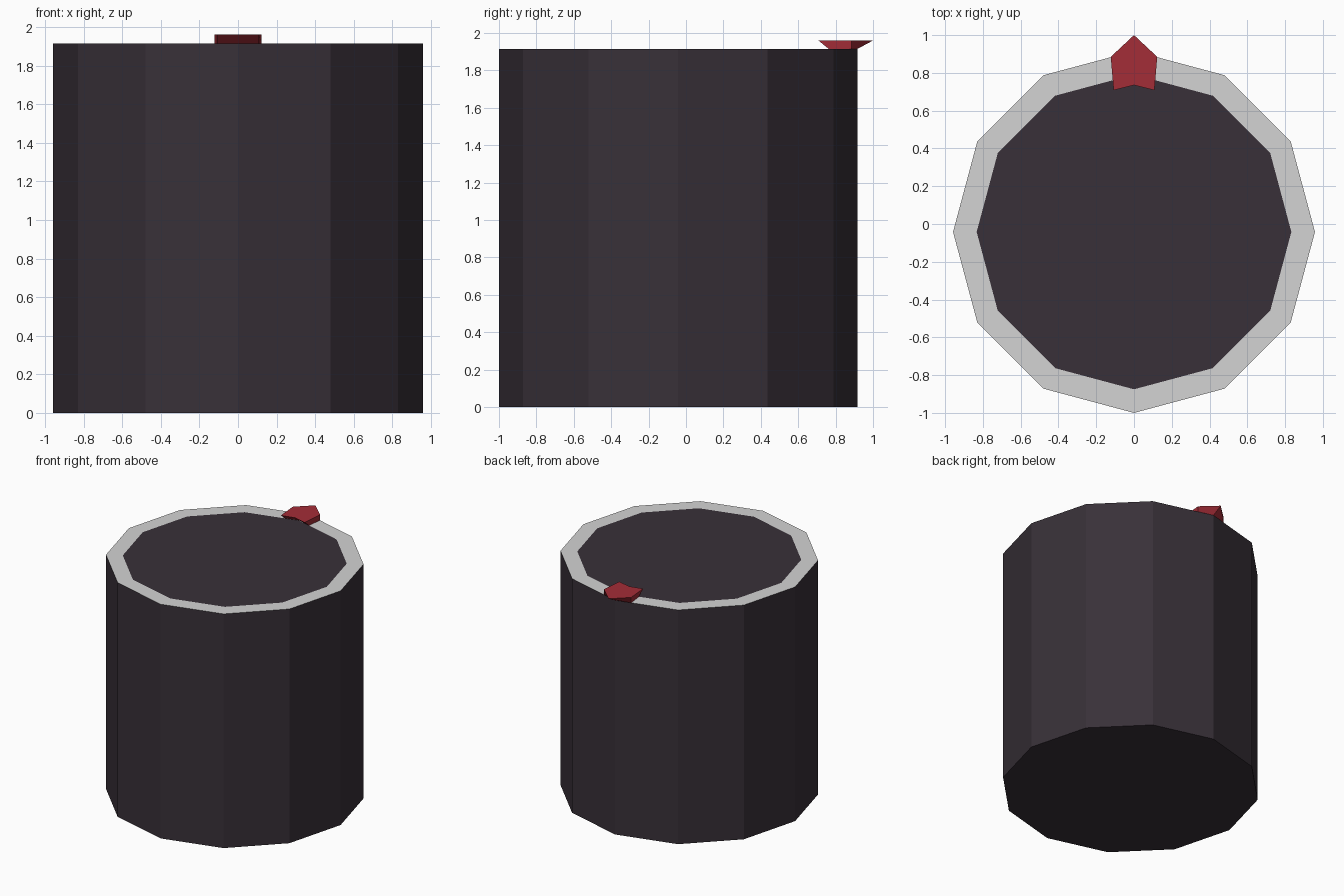
import bpy, bmesh, math

if "Cube" in bpy.data.objects:
    bpy.data.objects.remove(bpy.data.objects["Cube"])

SIDES, RADIUS, INNER, HEIGHT, CENTRE_Y = 12, 0.958, 0.833, 1.915, -0.042


def material(name, srgb):
    m = bpy.data.materials.new(name)
    lin = [((c / 255 + 0.055) / 1.055) ** 2.4 for c in srgb]
    m.diffuse_color = (*lin, 1)
    m.use_nodes = True
    m.node_tree.nodes["Principled BSDF"].inputs["Base Color"].default_value = m.diffuse_color
    return m


dark = material("dark plum grey", (56, 48, 56))
light = material("light grey", (212, 212, 212))
red = material("red", (163, 45, 55))


def make_object(name, bm, mats):
    bmesh.ops.recalc_face_normals(bm, faces=bm.faces)
    me = bpy.data.meshes.new(name)
    bm.to_mesh(me)
    bm.free()
    for m in mats:
        me.materials.append(m)
    ob = bpy.data.objects.new(name, me)
    bpy.context.collection.objects.link(ob)
    return ob


def ring(bm, r, z):
    step = math.tau / SIDES
    return [bm.verts.new((r * math.cos(i * step), CENTRE_Y + r * math.sin(i * step), z))
            for i in range(SIDES)]


def bridge(bm, a, b, mat=0):
    for i in range(len(a)):
        j = (i + 1) % len(a)
        bm.faces.new((a[i], a[j], b[j], b[i])).material_index = mat


# Knob body: twelve-sided drum with a pale rim band around a dark flush cap
bm = bmesh.new()
base, rim, cap = ring(bm, RADIUS, 0), ring(bm, RADIUS, HEIGHT), ring(bm, INNER, HEIGHT)
bm.faces.new(base)
bridge(bm, base, rim)
bridge(bm, rim, cap, 1)
bm.faces.new(cap)
make_object("knob_body", bm, [dark, light])

# Pointer: flared wedge sitting on the rim, (x, y) half outlines mirrored in x
half_bottom = [(0, 0.916), (0.123, 0.884), (0.108, 0.763), (0, 0.793)]
half_top = [(0, 1.0), (0.123, 0.885), (0.108, 0.708), (0, 0.735)]
bm = bmesh.new()


def outline(half, z):
    pts = half + [(-x, y) for x, y in half[-2:0:-1]]
    return [bm.verts.new((x, y, z)) for x, y in pts]


low, high = outline(half_bottom, HEIGHT), outline(half_top, 1.96)
bridge(bm, low, high)
bm.faces.new(low)
bm.faces.new(high)
make_object("pointer", bm, [red])
